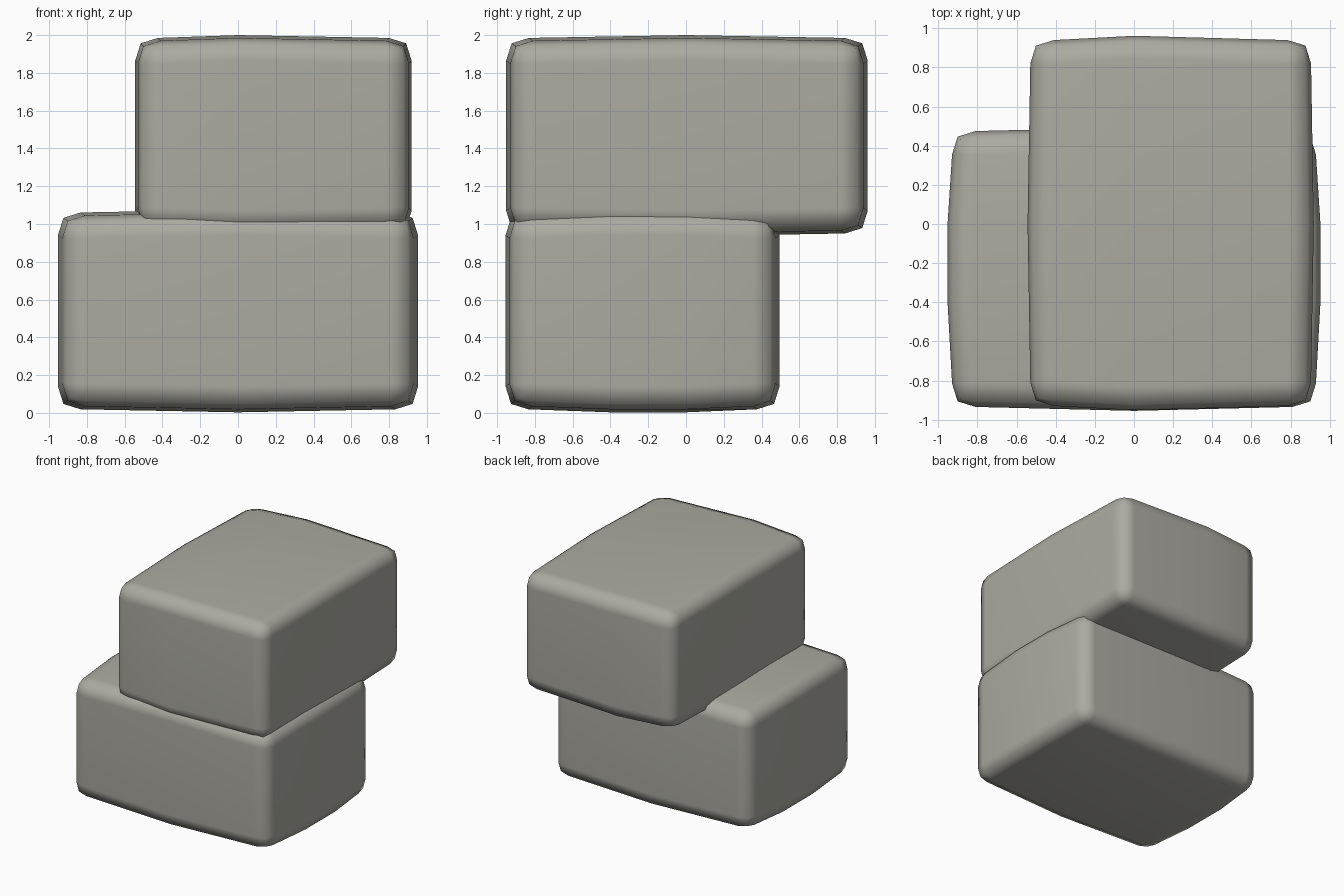
import bpy, bmesh
from mathutils import Vector

if "Cube" in bpy.data.objects:
    bpy.data.objects.remove(bpy.data.objects["Cube"])

stone = bpy.data.materials.new("warm grey stone")
stone.diffuse_color = (0.41, 0.405, 0.36, 1)
stone.use_nodes = True
stone.node_tree.nodes["Principled BSDF"].inputs["Base Color"].default_value = stone.diffuse_color


def block(name, lo, hi, y_cuts, bulge):
    """Bevelled box whose faces swell gently at the middle cuts."""
    lo, hi = Vector(lo), Vector(hi)
    mid, size = (lo + hi) / 2, hi - lo
    bm = bmesh.new()
    bmesh.ops.create_cube(bm, size=1)
    for v in bm.verts:
        v.co = Vector(v.co[i] * size[i] + mid[i] for i in range(3))
    bmesh.ops.bevel(bm, geom=bm.edges[:], offset=0.12, segments=2,
                    profile=0.58, affect='EDGES')
    # cuts through the middle
    for axis, pos in [(0, 0.0)] + [(1, y) for y in y_cuts]:
        n = Vector((0, 0, 0))
        n[axis] = 1
        p = Vector((0, 0, 0))
        p[axis] = pos
        bmesh.ops.bisect_plane(bm, geom=bm.verts[:] + bm.edges[:] + bm.faces[:],
                               plane_co=p, plane_no=n)
    # swell outwards at the cuts
    for v in bm.verts:
        c = v.co.copy()
        at_x = 1 if abs(c.x) < 1e-4 else 0
        at_y = 1 if any(abs(c.y - y) < 1e-4 for y in y_cuts) else 0
        u = [(c[i] - mid[i]) / (size[i] / 2) for i in range(3)]
        side = [(1 if k > 0 else -1) if abs(k) > 0.7 else 0 for k in u]
        v.co.x += side[0] * bulge[0] * at_y
        v.co.y += side[1] * bulge[1] * at_x
        v.co.z += side[2] * bulge[2] * (at_x + at_y)
    bmesh.ops.recalc_face_normals(bm, faces=bm.faces[:])
    me = bpy.data.meshes.new(name)
    bm.to_mesh(me)
    bm.free()
    for f in me.polygons:
        f.use_smooth = True
    me.materials.append(stone)
    ob = bpy.data.objects.new(name, me)
    bpy.context.collection.objects.link(ob)
    wn = ob.modifiers.new("weighted", 'WEIGHTED_NORMAL')
    wn.keep_sharp = True
    return ob


# wide lower block
block("lower_block", (-0.93, -0.935, 0.035), (0.93, 0.475, 1.045),
      (-0.4, 0.0), (0.023, 0.02, 0.016))
# deep upper block resting on it
block("upper_block", (-0.53, -0.93, 0.965), (0.905, 0.94, 1.97),
      (0.0,), (0.014, 0.022, 0.015))
